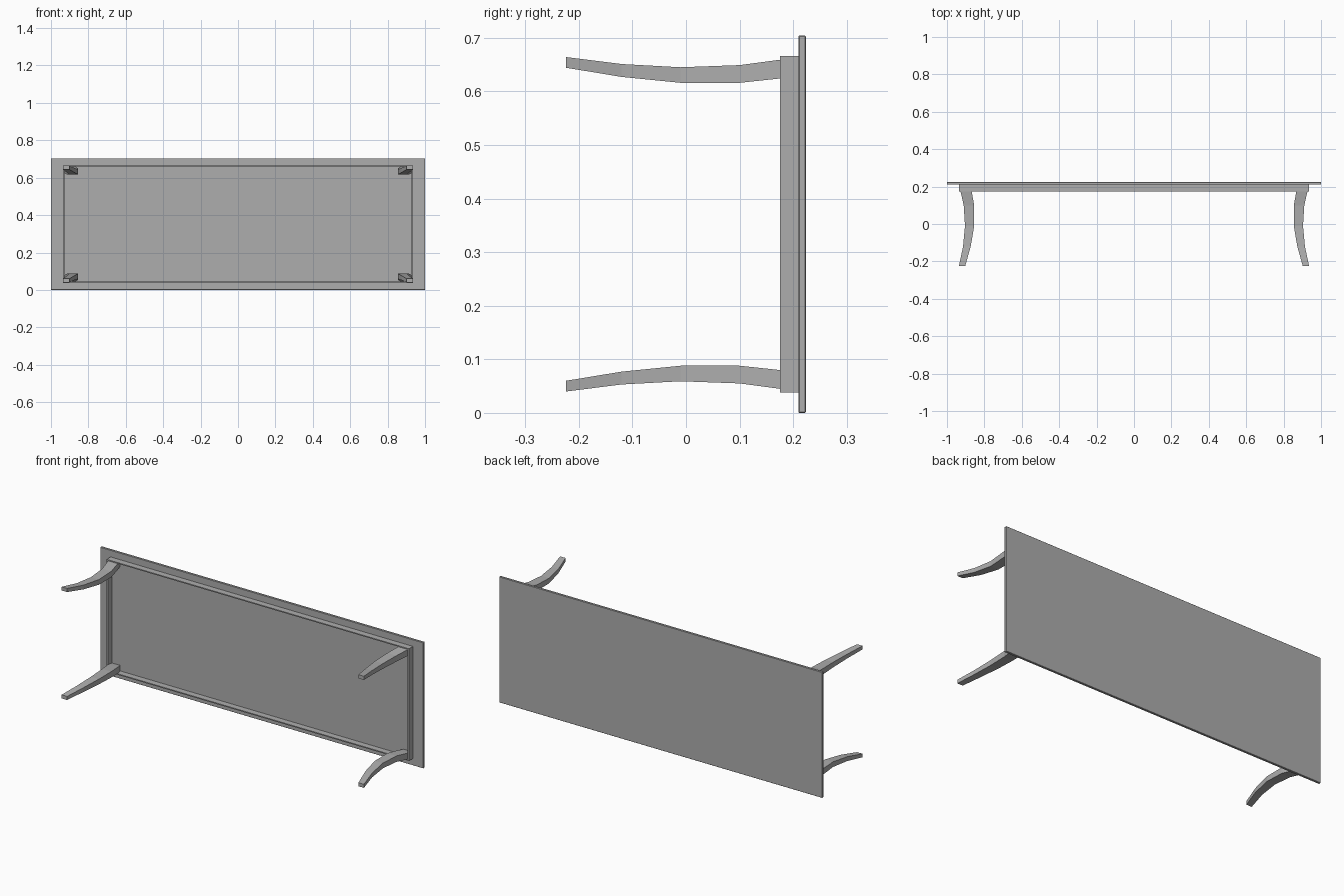
import bpy
import bmesh
from mathutils import Vector

cube = bpy.data.objects.get("Cube")
if cube:
    bpy.data.objects.remove(cube, do_unlink=True)

MID_Z = 0.352      # centre height of the table lying on its side
STRETCH = 1.7      # legs are wider along the length of the table

grey = bpy.data.materials.new("plain_grey")
grey.use_nodes = True
colour = (0.42, 0.42, 0.42, 1)
grey.diffuse_color = colour
grey.node_tree.nodes["Principled BSDF"].inputs["Base Color"].default_value = colour


def finish(name, bm):
    bmesh.ops.recalc_face_normals(bm, faces=bm.faces)
    mesh = bpy.data.meshes.new(name)
    bm.to_mesh(mesh)
    bm.free()
    mesh.materials.append(grey)
    obj = bpy.data.objects.new(name, mesh)
    obj.location.z = MID_Z
    bpy.context.collection.objects.link(obj)
    return obj


def box(name, lo, hi):
    bm = bmesh.new()
    bmesh.ops.create_cube(bm, size=1)
    lo, hi = Vector(lo), Vector(hi)
    for v in bm.verts:
        v.co = (lo + hi) / 2 + v.co * (hi - lo)
    return finish(name, bm)


def mirror(obj, x, z):
    mod = obj.modifiers.new("Mirror", 'MIRROR')
    mod.use_axis = (x, False, z)


# Table top with slightly eased edges
top = box("table_top", (-1, 0.21, -MID_Z), (1, 0.2235, MID_Z))
bevel = top.modifiers.new("Bevel", 'BEVEL')
bevel.width = 0.0015
bevel.segments = 1

# Apron rails, mirrored to the opposite sides
long_rail = box("long_apron_rail", (-0.936, 0.175, 0.308), (0.936, 0.21, 0.314))
mirror(long_rail, False, True)
end_rail = box("end_apron_rail", (0.926, 0.175, -0.308), (0.936, 0.21, 0.308))
mirror(end_rail, True, False)

# Curved leg sections: y, outer and inner distance from the table's edge
SECTIONS = [(-0.2235, 0.040, 0.060), (-0.12, 0.053, 0.077), (-0.01, 0.059, 0.088),
            (0.10, 0.055, 0.088), (0.175, 0.045, 0.080), (0.21, 0.0405, 0.075)]
bm = bmesh.new()
rings = []
for y, outer, inner in SECTIONS:
    ring = []
    for a, b in ((outer, outer), (inner, outer), (inner, inner), (outer, inner)):
        x = 0.936 - STRETCH * (a - 0.040)
        ring.append(bm.verts.new((x, y, MID_Z - b)))
    rings.append(ring)
for r, s in zip(rings, rings[1:]):
    for i in range(4):
        j = (i + 1) % 4
        bm.faces.new((r[i], r[j], s[j], s[i]))
bm.faces.new(rings[0])
bm.faces.new(rings[-1])
mirror(finish("legs", bm), True, True)
